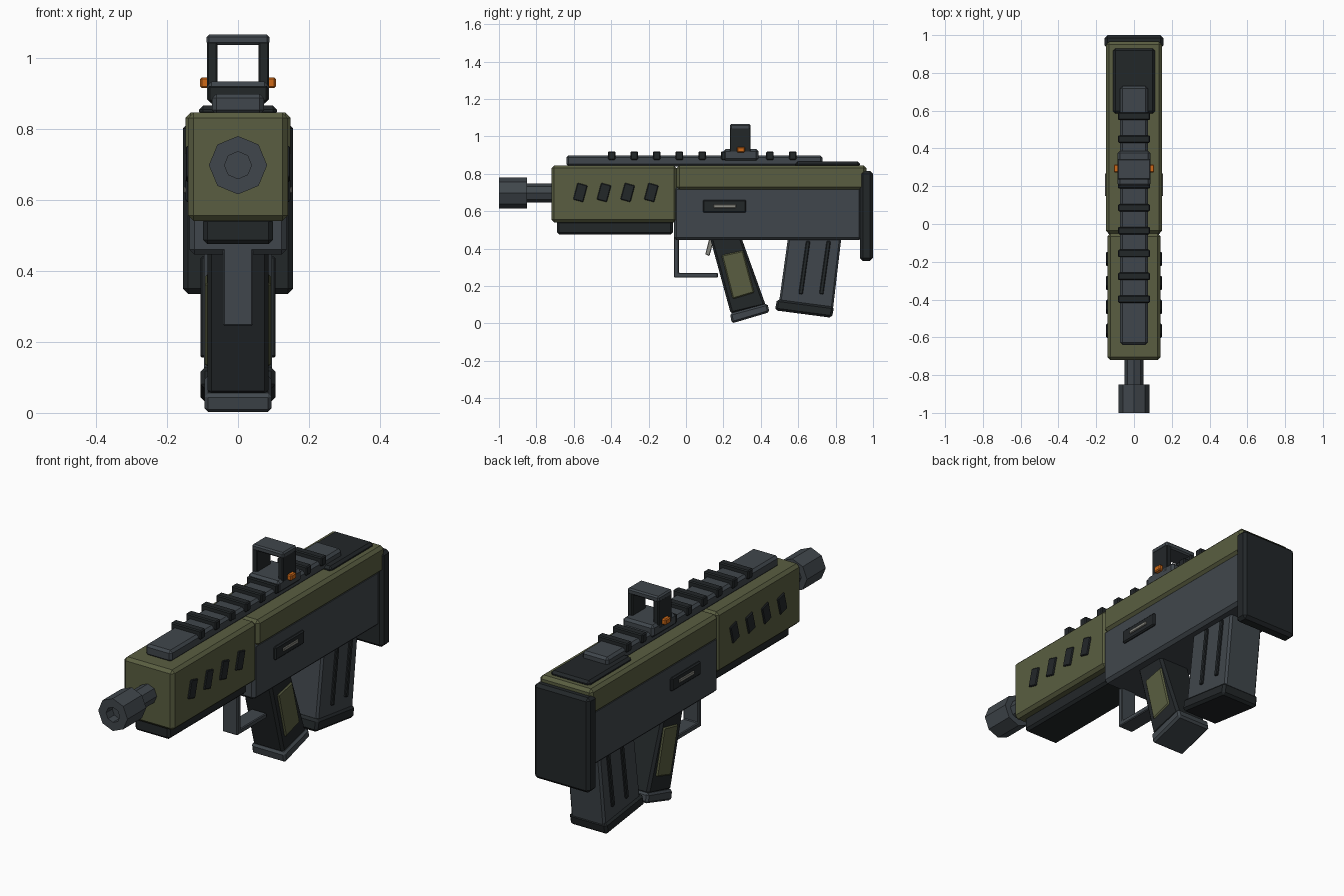
import bpy, bmesh, math
from mathutils import Vector

if "Cube" in bpy.data.objects:
    bpy.data.objects.remove(bpy.data.objects["Cube"])


def material(name, rgb):
    m = bpy.data.materials.new(name)
    m.diffuse_color = [(c / 255) ** 2.2 for c in rgb] + [1]
    m.use_nodes = True
    m.node_tree.nodes["Principled BSDF"].inputs["Base Color"].default_value = m.diffuse_color
    return m


DARK = material("dark polymer", (39, 43, 45))
GREY = material("grey metal", (66, 72, 77))
GREEN = material("olive", (90, 94, 67))
ORANGE = material("orange", (205, 105, 30))
LIGHT = material("light metal", (135, 135, 128))


def finish(name, bm, mat, bevel=0.0):
    bmesh.ops.recalc_face_normals(bm, faces=bm.faces)
    if bevel:
        bmesh.ops.bevel(bm, geom=bm.edges[:], offset=bevel, segments=1,
                        affect='EDGES', clamp_overlap=True)
    me = bpy.data.meshes.new(name)
    bm.to_mesh(me)
    bm.free()
    me.materials.append(mat)
    ob = bpy.data.objects.new(name, me)
    bpy.context.collection.objects.link(ob)
    return ob


def prism(name, profile, x0, x1, mat, bevel=0.0):
    """Side-view (y, z) outline extruded from x0 to x1."""
    bm = bmesh.new()
    face = bm.faces.new([bm.verts.new((x0, y, z)) for y, z in profile])
    ext = bmesh.ops.extrude_face_region(bm, geom=[face])
    bmesh.ops.translate(bm, vec=Vector((x1 - x0, 0, 0)),
                        verts=[g for g in ext["geom"] if isinstance(g, bmesh.types.BMVert)])
    return finish(name, bm, mat, bevel)


def box(name, half, y0, y1, z0, z1, mat, bevel=0.0):
    return prism(name, [(y0, z0), (y1, z0), (y1, z1), (y0, z1)], -half, half, mat, bevel)


def both_sides(name, profile, x0, x1, mat, bevel=0.0):
    ob = prism(name, profile, x0, x1, mat, bevel)
    ob.modifiers.new("Mirror", 'MIRROR')
    return ob


def rect(y0, y1, z0, z1):
    return [(y0, z0), (y1, z0), (y1, z1), (y0, z1)]


def lathe(name, rings, zc, mat, sides=8):
    """Octagonal turned part along y from (y, radius) rings."""
    bm = bmesh.new()
    loops = [[bm.verts.new((r * math.cos(2 * math.pi * i / sides), y,
                            zc + r * math.sin(2 * math.pi * i / sides)))
              for i in range(sides)] for y, r in rings]
    for a, b in zip(loops, loops[1:]):
        for i in range(sides):
            j = (i + 1) % sides
            bm.faces.new((a[i], a[j], b[j], b[i]))
    bm.faces.new(loops[0])
    bm.faces.new(loops[-1])
    return finish(name, bm, mat)


# Barrel and hollow muzzle
lathe("barrel", [(-0.86, 0.05), (-0.70, 0.05)], 0.697, GREY)
lathe("muzzle", [(-0.95, 0.038), (-1.0, 0.038), (-1.0, 0.082), (-0.85, 0.082)], 0.697, GREY)

# Handguard, lower rail and slanted vents
box("handguard", 0.14, -0.72, -0.05, 0.54, 0.845, GREEN, 0.015)
box("handguard_under_rail", 0.098, -0.69, -0.07, 0.475, 0.55, DARK, 0.012)
for k in range(4):
    yc, zc, t = -0.565 + 0.1265 * k, 0.70, math.radians(15)
    pts = [(yc + a * math.cos(t) + b * math.sin(t), zc - a * math.sin(t) + b * math.cos(t))
           for a, b in ((-0.028, -0.046), (0.028, -0.046), (0.028, 0.046), (-0.028, 0.046))]
    both_sides(f"vent_{k + 1}", pts, 0.13, 0.147, DARK, 0.004)

# Receiver halves and butt pad
box("upper_receiver", 0.148, -0.05, 0.965, 0.715, 0.845, GREEN, 0.015)
box("lower_receiver", 0.137, -0.065, 0.94, 0.445, 0.73, GREY, 0.015)
box("butt_pad", 0.155, 0.93, 1.0, 0.335, 0.815, DARK, 0.015)
box("cheek_rest", 0.11, 0.585, 0.93, 0.835, 0.865, DARK, 0.012)

# Side ports
both_sides("side_port", rect(0.09, 0.322, 0.593, 0.66), 0.12, 0.148, DARK, 0.006)
both_sides("port_slide", rect(0.148, 0.268, 0.618, 0.636), 0.13, 0.154, LIGHT, 0.003)

# Top rail with cross slats
box("top_rail", 0.073, -0.64, 0.73, 0.84, 0.898, GREY, 0.012)
for k in range(9):
    yc = -0.398 + 0.121 * k
    box(f"rail_slat_{k + 1}", 0.084, yc - 0.02, yc + 0.02, 0.875, 0.92, DARK, 0.005)

# Sight frame
box("sight_base", 0.087, 0.20, 0.387, 0.87, 0.932, GREY, 0.012)
both_sides("sight_post", rect(0.235, 0.345, 0.90, 1.045), 0.058, 0.087, DARK, 0.004)
box("sight_top_bar", 0.088, 0.235, 0.345, 1.035, 1.065, GREY, 0.007)
both_sides("sight_knob", rect(0.272, 0.315, 0.914, 0.944), 0.08, 0.107, ORANGE, 0.005)

# Trigger and guard
prism("trigger_guard", [(-0.065, 0.245), (0.17, 0.245), (0.17, 0.27), (-0.038, 0.27),
                        (-0.038, 0.47), (-0.065, 0.47)], -0.042, 0.042, GREY, 0.004)
prism("trigger", [(0.103, 0.37), (0.125, 0.36), (0.152, 0.455), (0.125, 0.455)],
      -0.018, 0.018, LIGHT, 0.003)

# Pistol grip with inset panels and base cap
prism("grip", [(0.125, 0.47), (0.24, 0.05), (0.427, 0.095), (0.292, 0.47)],
      -0.086, 0.086, DARK, 0.012)
both_sides("grip_panel", [(0.19, 0.365), (0.25, 0.13), (0.365, 0.165), (0.305, 0.39)],
           0.07, 0.093, GREEN, 0.006)
prism("grip_cap", [(0.235, 0.053), (0.245, 0.0), (0.447, 0.06), (0.435, 0.107)],
      -0.094, 0.094, GREY, 0.010)

# Magazine with ribs and base plate
prism("magazine", [(0.547, 0.47), (0.497, 0.11), (0.785, 0.07), (0.832, 0.47)],
      -0.095, 0.095, GREY, 0.010)
for k, y in enumerate((0.642, 0.752)):
    both_sides(f"magazine_rib_{k + 1}", [(y, 0.44), (y - 0.04, 0.158), (y - 0.018, 0.155), (y + 0.022, 0.44)],
               0.085, 0.105, DARK, 0.004)
prism("magazine_base", [(0.487, 0.13), (0.475, 0.07), (0.78, 0.03), (0.792, 0.09)],
      -0.105, 0.105, DARK, 0.012)
